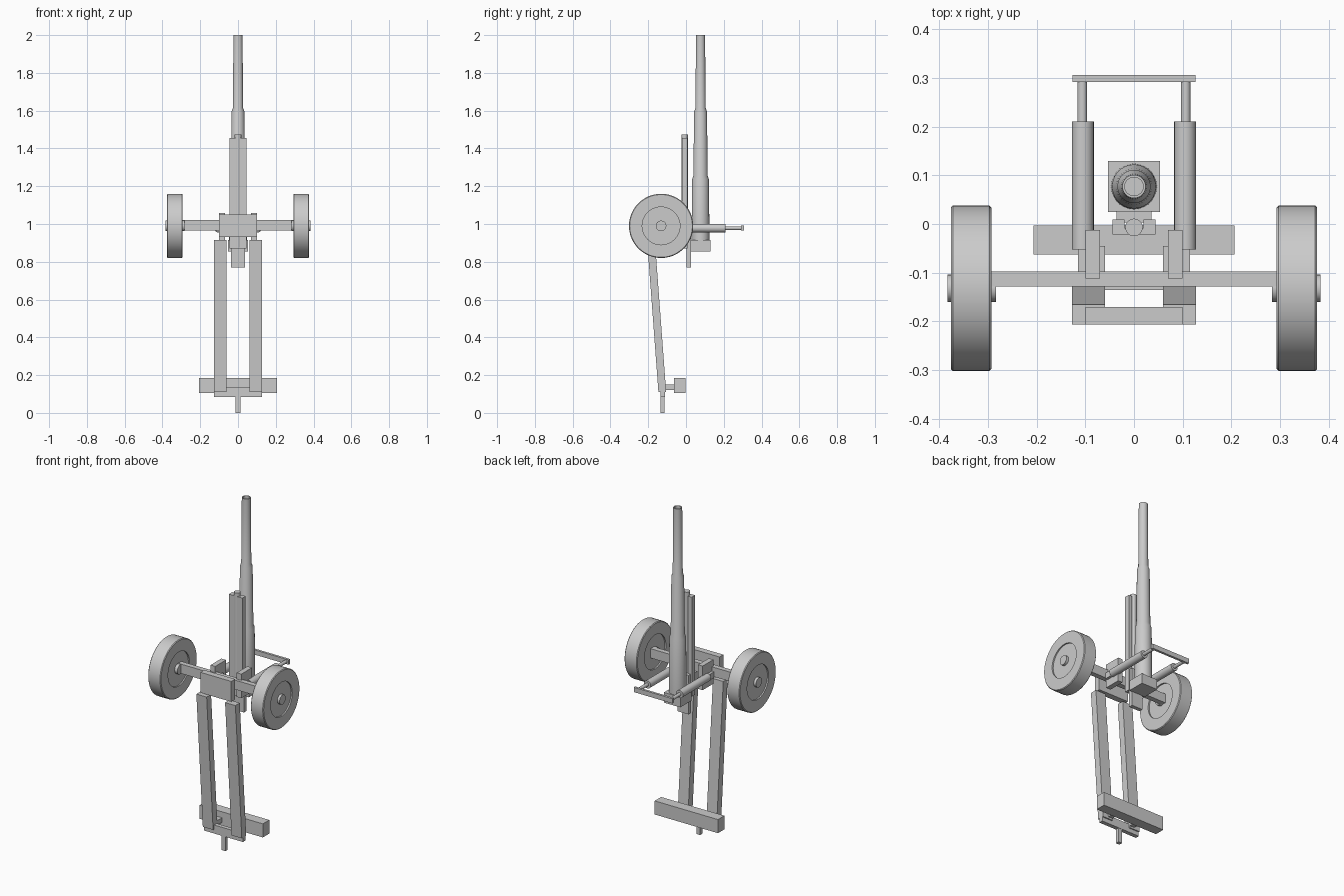
import bpy, bmesh, math
from mathutils import Vector

if "Cube" in bpy.data.objects:
    bpy.data.objects.remove(bpy.data.objects["Cube"])

grey = bpy.data.materials.new("plain_grey")
grey.diffuse_color = (0.6, 0.6, 0.6, 1)
grey.use_nodes = True
grey.node_tree.nodes["Principled BSDF"].inputs["Base Color"].default_value = grey.diffuse_color


def finish(bm, name, smooth=False):
    bmesh.ops.recalc_face_normals(bm, faces=bm.faces)
    me = bpy.data.meshes.new(name)
    bm.to_mesh(me)
    bm.free()
    me.materials.append(grey)
    ob = bpy.data.objects.new(name, me)
    bpy.context.collection.objects.link(ob)
    if smooth:
        bpy.ops.object.select_all(action='DESELECT')
        ob.select_set(True)
        bpy.context.view_layer.objects.active = ob
        bpy.ops.object.shade_smooth_by_angle(angle=math.radians(35))
    return ob


def box(name, x, y, z, lean=0.0):
    """Box from (min, max) ranges; lean shifts the top along y."""
    bm = bmesh.new()
    bmesh.ops.create_cube(bm, size=1)
    for v in bm.verts:
        top = v.co.z > 0
        v.co = Vector([r[0] if c < 0 else r[1] for c, r in zip(v.co, (x, y, z))])
        if top:
            v.co.y += lean
    return finish(bm, name)


def lathe(name, profile, origin, axis, steps=32):
    """Spin (radius, distance) points around an axis through origin."""
    bm = bmesh.new()
    vs = [bm.verts.new((r, 0, d)) for r, d in profile]
    es = [bm.edges.new(p) for p in zip(vs, vs[1:])]
    bmesh.ops.spin(bm, geom=vs + es, cent=(0, 0, 0), axis=(0, 0, 1),
                   angle=math.tau, steps=steps)
    bmesh.ops.remove_doubles(bm, verts=bm.verts, dist=1e-5)
    rot = Vector((0, 0, 1)).rotation_difference(Vector(axis))
    for v in bm.verts:
        v.co = rot @ v.co + Vector(origin)
    return finish(bm, name, True)


def rod(name, r, length, origin, axis, steps=24):
    return lathe(name, [(0, 0), (r, 0), (r, length), (0, length)], origin, axis, steps)


def pair(a, b, s):
    return tuple(sorted((a * s, b * s)))


# Barrel with stepped sleeves and an open bore
lathe("barrel", [(0, 0.9), (0.047, 0.9), (0.045, 1.235), (0.038, 1.255),
                 (0.034, 1.595), (0.027, 1.615), (0.024, 2.0), (0.019, 2.0),
                 (0.019, 1.75), (0, 1.75)], (0, 0.077, 0), (0, 0, 1), 40)
box("breech_block", (-0.053, 0.053), (0.025, 0.129), (0.855, 0.915))
box("breech_slide", (-0.036, 0.036), (0.003, 0.027), (0.77, 1.0))

# Cradle channel with the recoil rod inside
box("cradle_plate", (-0.044, 0.044), (-0.022, -0.008), (0.87, 1.455))
for s, side in ((-1, "left"), (1, "right")):
    box(side + "_cradle_wall", pair(0.02, 0.044, s), (-0.009, 0.009), (0.87, 1.455))
rod("cradle_rod", 0.018, 0.60, (0, -0.007, 0.875), (0, 0, 1))

# Axle and the front plate
box("axle_beam", (-0.3, 0.3), (-0.128, -0.098), (0.965, 1.02))
box("front_plate", (-0.1, 0.1), (-0.206, -0.17), (0.93, 1.05))

for s, side in ((-1, "left"), (1, "right")):
    # Wheel with recessed discs on both faces, and its hub
    lathe(side + "_wheel", [(0, 0.008), (0.1, 0.008), (0.1, 0), (0.166, 0),
                            (0.17, 0.004), (0.17, 0.079), (0.166, 0.083),
                            (0.1, 0.083), (0.1, 0.075), (0, 0.075)],
          (s * 0.293, -0.132, 0.99), (s, 0, 0), 48)
    rod(side + "_hub", 0.028, 0.1, (s * 0.283, -0.132, 0.99), (s, 0, 0))
    # Balancing cylinders, rods and brackets
    rod(side + "_cylinder", 0.0225, 0.262, (s * 0.105, -0.052, 0.978), (0, 1, 0))
    rod(side + "_piston_rod", 0.01, 0.085, (s * 0.106, 0.21, 0.978), (0, 1, 0))
    box(side + "_cylinder_mount", pair(0.06, 0.115, s), (-0.1, -0.045), (0.96, 0.995))
    box(side + "_bracket", pair(0.07, 0.1, s), (-0.112, -0.012), (0.915, 1.057))
    # Trail leg
    box(side + "_trail_leg", pair(0.06, 0.127, s), (-0.146, -0.105), (0.11, 0.915), -0.06)
    box(side + "_foot_link", pair(0.06, 0.09, s), (-0.12, -0.05), (0.122, 0.15))

box("cylinder_crossbar", (-0.126, 0.126), (0.292, 0.306), (0.965, 0.993))

# Foot of the trail
box("foot_plate", (-0.127, 0.127), (-0.136, -0.112), (0.085, 0.135))
box("foot_spike", (-0.012, 0.012), (-0.135, -0.113), (0.0, 0.1))
box("foot_beam", (-0.206, 0.206), (-0.063, -0.003), (0.105, 0.185))
